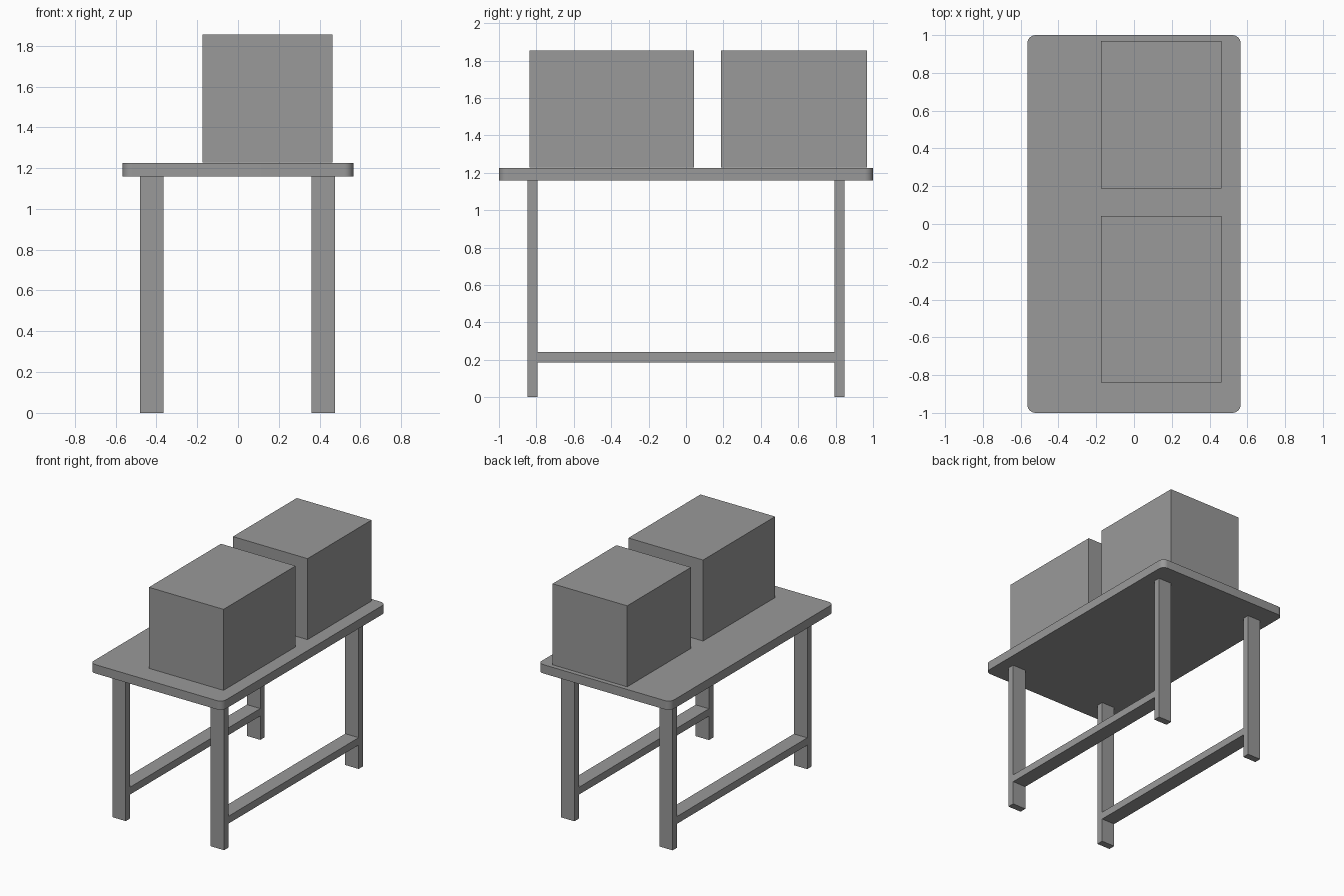
import bpy
import bmesh
from mathutils import Vector

if "Cube" in bpy.data.objects:
    bpy.data.objects.remove(bpy.data.objects["Cube"])

grey = bpy.data.materials.new("dark_grey")
grey.diffuse_color = (0.32, 0.32, 0.32, 1)
grey.use_nodes = True
grey.node_tree.nodes["Principled BSDF"].inputs["Base Color"].default_value = grey.diffuse_color


def box(name, lo, hi):
    """Axis-aligned block between two corners."""
    lo, hi = Vector(lo), Vector(hi)
    mesh = bpy.data.meshes.new(name)
    bm = bmesh.new()
    bmesh.ops.create_cube(bm, size=1)
    bmesh.ops.scale(bm, vec=hi - lo, verts=bm.verts)
    bmesh.ops.translate(bm, vec=(lo + hi) / 2, verts=bm.verts)
    bm.to_mesh(mesh)
    bm.free()
    mesh.materials.append(grey)
    obj = bpy.data.objects.new(name, mesh)
    bpy.context.collection.objects.link(obj)
    return obj


LEG_Y_IN, LEG_Y_OUT = 0.795, 0.848
TOP_LOW, TOP_HIGH = 1.158, 1.226

# Tabletop with rounded vertical corners
top = box("tabletop", (-0.565, -1, TOP_LOW), (0.565, 1, TOP_HIGH))
bm = bmesh.new()
bm.from_mesh(top.data)
corners = [e for e in bm.edges
           if abs(e.verts[0].co.z - e.verts[1].co.z) > 0.01]
bmesh.ops.bevel(bm, geom=corners, offset=0.045, segments=8,
                profile=0.5, affect='EDGES')
bm.to_mesh(top.data)
bm.free()
bpy.context.view_layer.objects.active = top
top.select_set(True)
bpy.ops.object.shade_smooth_by_angle()

# Two legs and a low stretcher on each side
for side, x0, x1 in (("left", -0.48, -0.366), ("right", 0.36, 0.475)):
    box(f"{side}_front_leg", (x0, -LEG_Y_OUT, 0), (x1, -LEG_Y_IN, TOP_LOW))
    box(f"{side}_back_leg", (x0, LEG_Y_IN, 0), (x1, LEG_Y_OUT, TOP_LOW))
    box(f"{side}_stretcher", (x0, -LEG_Y_IN, 0.185), (x1, LEG_Y_IN, 0.242))

# Two crates resting on the table
for name, y0, y1 in (("front_crate", -0.838, 0.042), ("back_crate", 0.188, 0.968)):
    box(name, (-0.175, y0, TOP_HIGH + 0.002), (0.463, y1, 1.854))
